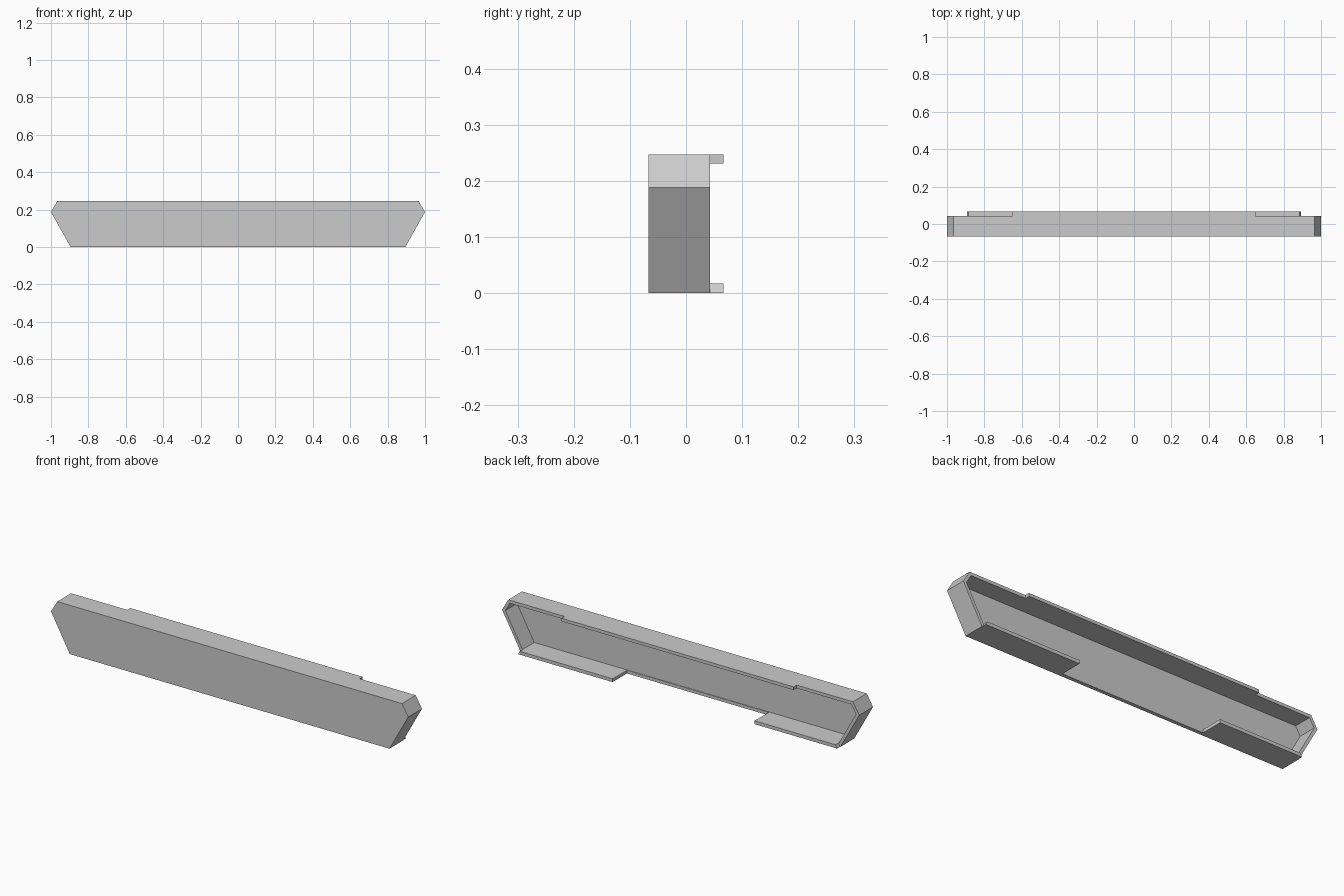
import bpy
import bmesh

old = bpy.data.objects.get("Cube")
if old:
    bpy.data.objects.remove(old, do_unlink=True)

# Main dimensions
WALL = 0.016
FRONT, RIM, LIP = -0.067, 0.043, 0.067
HEIGHT = 0.247
NOTCH = (-0.43, 0.364)

grey = bpy.data.materials.new("light_grey")
grey.use_nodes = True
colour = (0.6, 0.6, 0.6, 1)
grey.diffuse_color = colour
grey.node_tree.nodes["Principled BSDF"].inputs["Base Color"].default_value = colour


def make_object(name, bm):
    bmesh.ops.recalc_face_normals(bm, faces=bm.faces)
    mesh = bpy.data.meshes.new(name)
    bm.to_mesh(mesh)
    bm.free()
    mesh.materials.append(grey)
    obj = bpy.data.objects.new(name, mesh)
    bpy.context.collection.objects.link(obj)
    return obj


def extrude_outline(outline, y0, y1):
    """Extrude an x-z outline from y0 to y1; return the mesh and its back face."""
    bm = bmesh.new()
    face = bm.faces.new([bm.verts.new((x, y0, z)) for x, z in outline])
    new = bmesh.ops.extrude_face_region(bm, geom=[face], use_keep_orig=True)["geom"]
    for v in new:
        if isinstance(v, bmesh.types.BMVert):
            v.co.y = y1
    back = next(f for f in new if isinstance(f, bmesh.types.BMFace))
    bmesh.ops.recalc_face_normals(bm, faces=bm.faces)
    return bm, back


def box_outline(x0, x1, z0, z1):
    return [(x0, z0), (x1, z0), (x1, z1), (x0, z1)]


# Six-sided shell, hollowed from the back
half = [(0.895, 0), (1, 0.188), (0.965, HEIGHT)]
outline = half + [(-x, z) for x, z in reversed(half)]
bm, back = extrude_outline(outline, FRONT, RIM)
bmesh.ops.inset_region(bm, faces=[back], thickness=WALL, use_even_offset=True)
pocket = bmesh.ops.extrude_face_region(bm, geom=[back])["geom"]
for v in pocket:
    if isinstance(v, bmesh.types.BMVert):
        v.co.y = FRONT + WALL
if back.is_valid:
    bm.faces.remove(back)
shell = make_object("hollow_shell", bm)

# Notch through the middle of the bottom wall
bm, _ = extrude_outline(box_outline(*NOTCH, -0.1, WALL + 0.02), FRONT + WALL + 0.003, 0.2)
cutter = make_object("notch_cutter", bm)
cutter.hide_render = True
cut = shell.modifiers.new("bottom_notch", "BOOLEAN")
cut.operation = "DIFFERENCE"
cut.solver = "EXACT"
cut.object = cutter
bpy.context.view_layer.objects.active = shell
bpy.ops.object.modifier_apply(modifier=cut.name)
bpy.data.objects.remove(cutter, do_unlink=True)

# Lip along the middle of the top edge
bm, _ = extrude_outline(box_outline(-0.65, 0.65, HEIGHT - WALL, HEIGHT), RIM, LIP)
make_object("top_lip", bm)

# Bottom lips with mitred outer ends
for name, side, inner in (("left", 1, NOTCH[1]), ("right", -1, NOTCH[0])):
    lip = [(inner, 0), (side * 0.893, 0), (side * 0.884, WALL + 0.001), (inner, WALL + 0.001)]
    bm, _ = extrude_outline(lip, RIM, LIP)
    make_object(name + "_bottom_lip", bm)
